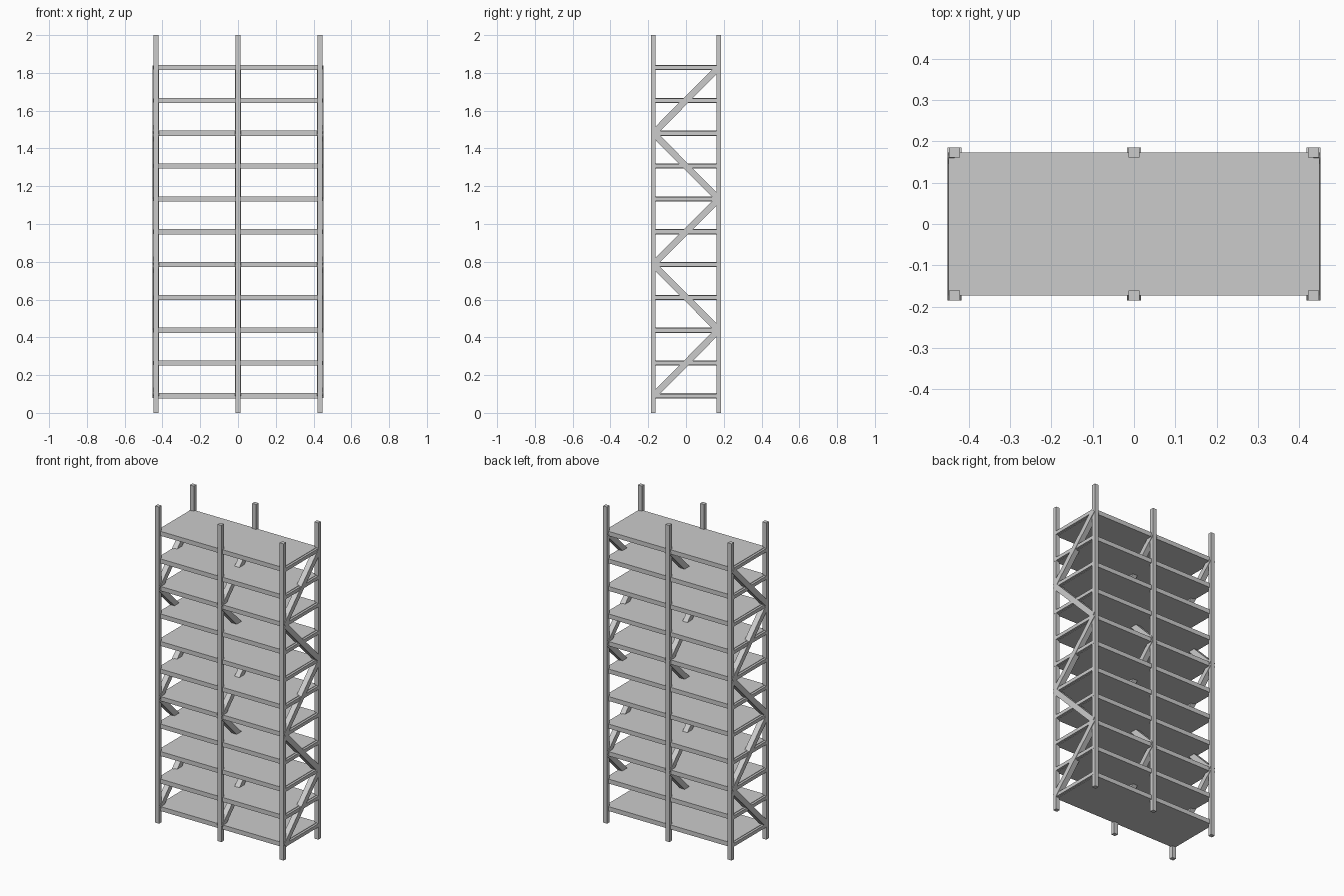
import bpy
from mathutils import Vector

if "Cube" in bpy.data.objects:
    bpy.data.objects.remove(bpy.data.objects["Cube"])

PX, PY = 0.435, 0.173          # post centre lines
Z0, STEP, LEVELS = 0.09, 0.1738, 11
COLUMNS = (-PX, 0.0, PX)


def box(name, size, loc, rot_x=0.0):
    bpy.ops.mesh.primitive_cube_add(size=1, location=loc)
    ob = bpy.context.object
    ob.name = name
    ob.scale = size
    bpy.ops.object.transform_apply(location=False, rotation=False, scale=True)
    ob.rotation_euler = (rot_x, 0, 0)
    return ob


def brace(name, a, b, w):
    # square bar running between two points in a y-z plane
    a, b = Vector(a), Vector(b)
    d = b - a
    ob = box(name, (w, w, d.length), (a + b) / 2)
    ob.rotation_mode = 'QUATERNION'
    # keep the bar's flat side facing x
    ob.rotation_quaternion = Vector((0, 0, 1)).rotation_difference(d)
    return ob


# upright posts
for x in COLUMNS:
    for side, y in (("front", -PY), ("back", PY)):
        box(f"{side}_post", (0.027, 0.025, 2.0), (x, y, 1.0))

# shelves with a rail under each end
for i in range(LEVELS):
    z = Z0 + i * STEP
    box("shelf", (2 * PX, 2 * PY, 0.028), (0, 0, z))
    for x in (-PX, PX):
        box("end_rail", (0.028, 2 * PY, 0.022), (x, 0, z))

# zigzag braces at every post pair, two shelves per diagonal
for x in COLUMNS:
    for k in range(5):
        s = -1 if k % 2 == 0 else 1
        z = Z0 + 2 * k * STEP
        brace("diagonal_brace", (x, s * PY, z), (x, -s * PY, z + 2 * STEP), 0.034)
